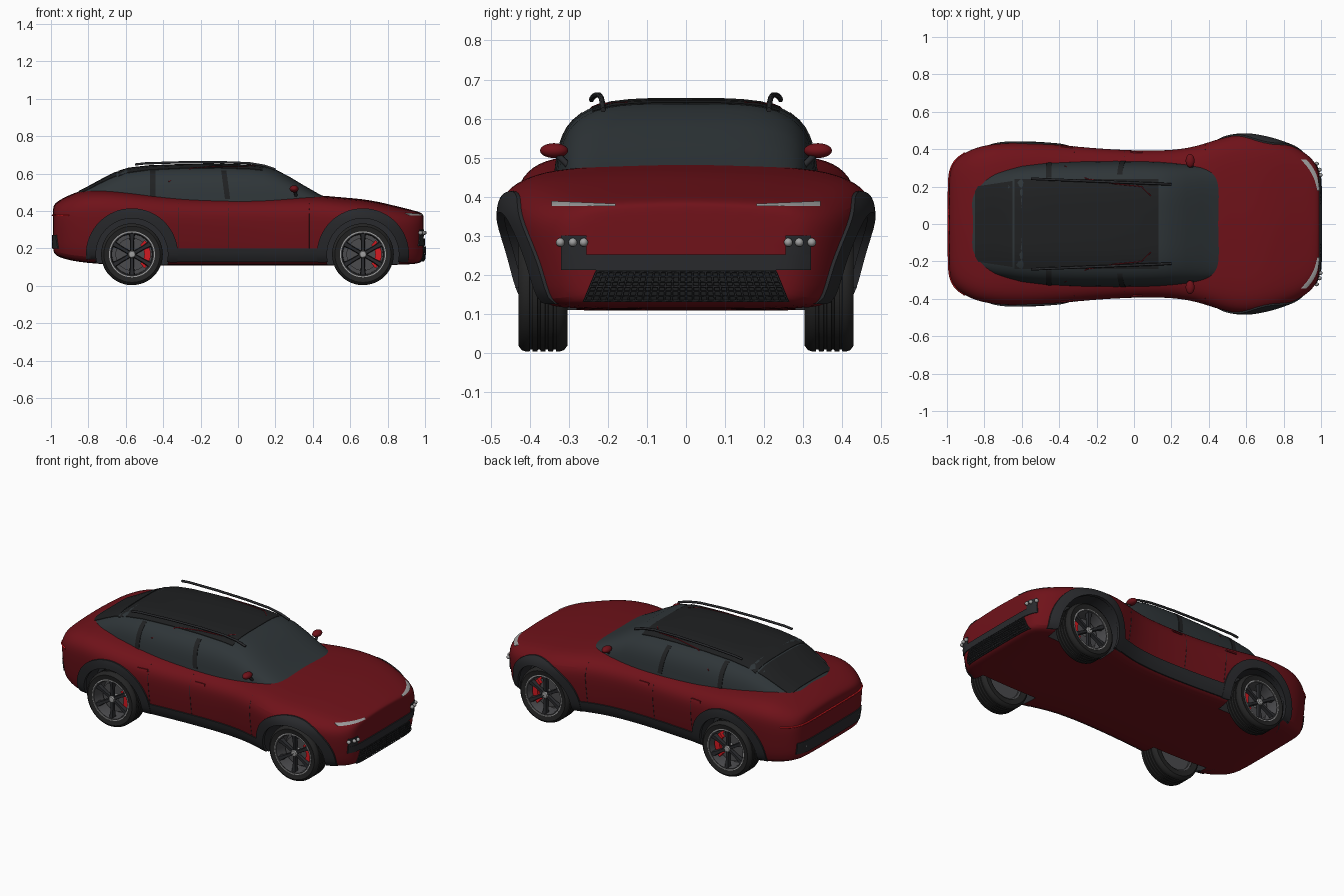
import bpy, bmesh
from math import sin, cos, pi, radians
from mathutils import Vector
from mathutils.bvhtree import BVHTree

if "Cube" in bpy.data.objects:
    bpy.data.objects.remove(bpy.data.objects["Cube"])

def material(name, *rgb):
    m = bpy.data.materials.new(name)
    m.diffuse_color = (*rgb, 1)
    m.use_nodes = True
    m.node_tree.nodes["Principled BSDF"].inputs["Base Color"].default_value = m.diffuse_color
    return m

RED = material("paint_red", .16, .006, .01)
BLACK = material("trim_black", .022, .023, .026)
GLASS = material("glass_dark", .028, .036, .04)
ROOF = material("roof_black", .014, .015, .016)
TYRE = material("rubber", .018, .018, .018)
METAL = material("metal", .35, .35, .35)
DARKMETAL = material("dark_metal", .07, .07, .075)
CALIPER = material("caliper_red", .65, .01, .015)

def smooth(o, angle=40):
    bpy.ops.object.select_all(action='DESELECT')
    bpy.context.view_layer.objects.active = o
    o.select_set(True)
    bpy.ops.object.shade_smooth_by_angle(angle=radians(angle))

def loft(name, rows, mat, wrap=False, loop=False, caps=False):
    """Skin rows of points; wrap closes each row, loop joins last row to first."""
    bm = bmesh.new()
    vs = [[bm.verts.new(p) for p in r] for r in rows]
    n, m = len(vs), len(vs[0])
    for i in range(n if loop else n - 1):
        for j in range(m if wrap else m - 1):
            a, b = vs[i], vs[(i + 1) % n]
            bm.faces.new((a[j], a[(j + 1) % m], b[(j + 1) % m], b[j]))
    if caps:
        bm.faces.new(vs[0])
        bm.faces.new(vs[-1])
    bmesh.ops.recalc_face_normals(bm, faces=bm.faces)
    me = bpy.data.meshes.new(name)
    bm.to_mesh(me)
    bm.free()
    o = bpy.data.objects.new(name, me)
    bpy.context.collection.objects.link(o)
    me.materials.append(mat)
    smooth(o)
    return o

def apply(o, kind, **kw):
    bpy.context.view_layer.objects.active = o
    md = o.modifiers.new(kind, kind)
    for k, v in kw.items():
        setattr(md, k, v)
    bpy.ops.object.modifier_apply(modifier=md.name)

def bvh(o):
    bpy.context.view_layer.update()
    return BVHTree.FromObject(o, bpy.context.evaluated_depsgraph_get())

def project(tree, p, d, off):
    """Drop p onto a surface along d, lifted back by off."""
    p, d = Vector(p), Vector(d)
    hit = tree.ray_cast(p - d * 3, d)[0] or tree.find_nearest(p - d * .5)[0]
    return hit - d * off

def panel(name, tree, rows, d, off, mat):
    """Trim piece hugging a surface, with a rim folded back into it."""
    outer = [[project(tree, p, d, off) for p in r] for r in rows]
    n, m = len(outer), len(outer[0])
    back = Vector(d) * (off + .012)
    full = [[r[0] + back] + r + [r[-1] + back] for r in outer]
    full = [[p + back for p in outer[0][:1] + outer[0] + outer[0][-1:]]] + full
    full += [[p + back for p in outer[-1][:1] + outer[-1] + outer[-1][-1:]]]
    return loft(name, full, mat)

def grid(f, nu, nv):
    return [[f(i / nu, j / nv) for j in range(nv + 1)] for i in range(nu + 1)]

def tube(name, paths, r, mat):
    cu = bpy.data.curves.new(name, 'CURVE')
    cu.dimensions, cu.bevel_depth, cu.bevel_resolution, cu.use_fill_caps = '3D', r, 1, True
    for path in paths:
        sp = cu.splines.new('POLY')
        sp.points.add(len(path) - 1)
        for q, p in zip(sp.points, path):
            q.co = (*p, 1)
    o = bpy.data.objects.new(name, cu)
    bpy.context.collection.objects.link(o)
    cu.materials.append(mat)
    bpy.ops.object.select_all(action='DESELECT')
    bpy.context.view_layer.objects.active = o
    o.select_set(True)
    bpy.ops.object.convert(target='MESH')

def lathe(name, prof, c, side, mat, a0=0, a1=360, seg=48):
    full = a1 - a0 == 360
    angs = [radians(a0 + (a1 - a0) * i / seg) for i in range(seg if full else seg + 1)]
    rows = [[(c[0] + r * cos(a), c[1] + side * y, c[2] + r * sin(a)) for r, y in prof] for a in angs]
    return loft(name, rows, mat, wrap=True, loop=full, caps=not full)

def ball(name, loc, scale, mat):
    bpy.ops.mesh.primitive_uv_sphere_add(segments=20, ring_count=12, radius=1, location=loc)
    o = bpy.context.object
    o.name, o.scale = name, scale
    o.data.materials.append(mat)
    smooth(o)

# Lower body: cross-sections along the length (x, half width, bottom, top)
stations = [(-.99, .22, .2, .41), (-.985, .28, .175, .43), (-.965, .335, .155, .45), (-.9, .385, .135, .485),
            (-.8, .425, .12, .52), (-.6, .437, .108, .51), (-.4, .422, .108, .485), (-.2, .402, .108, .475),
            (.1, .386, .108, .475), (.3, .402, .108, .48), (.42, .444, .108, .483), (.55, .48, .108, .47),
            (.66, .473, .108, .462), (.76, .447, .11, .445), (.86, .412, .112, .42), (.93, .37, .115, .403),
            (.97, .325, .12, .392), (.988, .285, .135, .382), (.993, .22, .15, .37)]
shape = [(0, 0), (.78, 0), (.92, .04), (.97, .35), (1.01, .66), (.995, .82), (.89, .935), (.7, .98), (.35, 1), (0, 1.01)]

def section(x, w, zb, zt):
    half = [(w * a, zb + (zt - zb) * b) for a, b in shape]
    return [(x, y, z) for y, z in half + [(-y, z) for y, z in half[-2:0:-1]]]

body = loft("body", [section(*s) for s in stations], RED, wrap=True, caps=True)
apply(body, 'SUBSURF', levels=2)
smooth(body)
skin = bvh(body)

# Glass cabin (x, half width, top)
cabin_st = [(-.88, .235, .49), (-.8, .265, .53), (-.74, .285, .563), (-.67, .3, .6), (-.6, .315, .627), (-.48, .327, .641),
            (-.3, .334, .648), (-.1, .336, .65), (.06, .334, .645), (.14, .331, .637), (.2, .327, .622), (.28, .32, .58),
            (.36, .31, .532), (.43, .297, .492), (.5, .28, .455)]
def arc(x, w, zt):
    pts = []
    for i in range(33):
        a = pi * i / 32
        c, s = cos(a), abs(sin(a)) ** .5
        y = (abs(c) ** .5) * (1 if c > 0 else -1)
        pts.append((x, w * y * (1.01 - .07 * s), .42 + (zt - .42) * s))
    return pts
cabin = loft("cabin_glass", [arc(*s) for s in cabin_st], GLASS, wrap=True, caps=True)
dome = bvh(cabin)

# Roof panel, rear glass edge, roof rails
DOWN = (0, 0, -1)
panel("roof_panel", dome, grid(lambda u, v: (-.64 + .77 * u, .24 * (2 * v - 1), 0), 14, 10), DOWN, .003, ROOF)
panel("rear_hatch_glass", dome, grid(lambda u, v: (-.85 + .2 * u, (.2 + .03 * u) * (2 * v - 1), 0), 6, 8), DOWN, .003, ROOF)
for s in (-1, 1):
    rail = [(-.55, .648), (-.5, .654), (-.3, .66), (-.1, .661), (.06, .655), (.14, .642), (.2, .622)]
    tube("roof_rail", [[(x, s * (.242 - .03 * (x + .55) / .75), z) for x, z in rail]], .007, BLACK)
    tube("roof_accent", [[project(dome, (x, s * y, 0), DOWN, .002) for x, y in
         ((-.37, .31), (-.25, .24), (-.1, .215), (.04, .2), (.09, .15))]], .003, RED)

# Wheel wells
AXLES, HUB_Z = (-.567, .668), .168
for x in AXLES:
    for s in (-1, 1):
        well = lathe("well_cutter", [(.001, -.09), (.198, -.09), (.198, .3), (.001, .3)], (x, s * .37, HUB_Z), s, BLACK)
        well.hide_render = True
        apply(body, 'BOOLEAN', object=well, operation='DIFFERENCE', solver='EXACT', material_mode='TRANSFER')
        bpy.data.objects.remove(well)
smooth(body)

for s in (-1, 1):
    IN = (0, -s, 0)
    for x0 in AXLES:
        # Arch cladding
        def arch(u, v):
            a, r = radians(-12 + 204 * u), .192 + .054 * v
            return (x0 + r * cos(a), 0, max(.125, HUB_Z + r * sin(a)))
        panel("wheel_arch_trim", skin, grid(arch, 36, 4), IN, .009, BLACK)
        # Wheel
        c = (x0, s * .3665, HUB_Z)
        tread = [q for y in (-.03, -.01, .01, .03) for q in
                 ((.165, y - .004), (.16, y - .003), (.16, y + .003), (.165, y + .004))]
        lathe("tyre", [(.116, -.058), (.15, -.0625), (.161, -.054), (.165, -.042)] + tread +
              [(.165, .042), (.161, .054), (.15, .0625), (.122, .057), (.116, .045)], c, s, TYRE)
        lathe("rim_barrel", [(.119, .054), (.113, .056), (.108, .04), (.106, -.05), (.119, -.054)], c, s, DARKMETAL)
        lathe("rim_lip", [(.123, .054), (.123, .059), (.118, .059), (.118, .054)], c, s, METAL)
        lathe("brake_disc", [(.002, .004), (.088, .004), (.088, -.01), (.002, -.01)], c, s, DARKMETAL)
        lathe("wheel_back", [(.002, -.03), (.107, -.03), (.107, -.036), (.002, -.036)], c, s, DARKMETAL)
        lathe("hub_cap", [(.001, .052), (.016, .051), (.02, .045), (.02, 0), (.001, 0)], c, s, METAL, seg=20)
        lathe("brake_caliper", [(.066, -.012), (.1, -.012), (.1, .024), (.066, .024)], c, s, CALIPER, -48, 48, 12)
        for k in range(6):
            a = radians(60 * k + 30)
            rows = [[(c[0] + r * cos(a) - t * sin(a), c[1] + s * y, HUB_Z + r * sin(a) + t * cos(a))
                     for t, y in ((-w, .028), (w, .028), (w * .7, h), (-w * .7, h))]
                    for r, w, h in ((.012, .011, .044), (.07, .011, .047), (.114, .017, .053))]
            loft("wheel_spoke", rows, BLACK, wrap=True, caps=True)
    # Sill, pillars, door handles and seams
    panel("side_sill", skin, grid(lambda u, v: (-.345 + .79 * u, 0, .128 + .072 * v), 20, 3), IN, .007, BLACK)
    for px, lean in ((-.47, -.0), (-.07, .02)):
        panel("window_pillar", dome, grid(lambda u, v: (px + .028 * u - lean * v, 0, .465 + .15 * v), 1, 8), IN, .003, ROOF)
    for hx in (-.39, -.02):
        panel("door_handle", skin, grid(lambda u, v: (hx + .065 * u, 0, .402 + .012 * v), 4, 1), IN, .006, RED)
    tube("door_seams", [[project(skin, (x, 0, .2 + .24 * i / 8), IN, 0) for i in range(9)]
                        for x in (-.32, -.05, .38)], .0015, BLACK)
    # Mirror with stalk
    ball("mirror", (.3, s * .338, .518), (.024, .036, .019), RED)
    tube("mirror_stalk", [[(.31, s * .3, .478), (.305, s * .33, .508)]], .009, BLACK)
    # Headlight and fog lamps
    BACK = (-1, 0, 0)
    panel("headlight", skin, grid(lambda u, v: (0, s * (.18 + .165 * u), .376 + (.006 + .007 * u) * v), 10, 1),
          BACK, .006, METAL)
    panel("fog_lamp_recess", skin, grid(lambda u, v: (0, s * (.255 + .065 * u), .225 + .075 * v), 5, 4),
          BACK, .004, BLACK)
    for y in (.262, .29, .322):
        ball("fog_lamp", project(skin, (0, s * y, .283), BACK, .008), (.012, .011, .011), METAL)
    # Exhaust ring
    bpy.ops.mesh.primitive_torus_add(major_radius=.026, minor_radius=.006, major_segments=28, minor_segments=8,
                                     location=(-.985, s * .225, .238), rotation=(0, pi / 2, 0))
    bpy.context.object.name = "exhaust_ring"
    bpy.context.object.data.materials.append(METAL)
    smooth(bpy.context.object)

# Front bumper band, grille plate and mesh
panel("bumper_band", skin, grid(lambda u, v: (0, .32 * (2 * u - 1), .212 + .04 * v), 24, 3), BACK, .006, BLACK)
panel("grille_plate", skin, grid(lambda u, v: (0, (.265 - .035 * v) * (2 * u - 1), .13 + .084 * v), 20, 4), BACK, .004, ROOF)
def gp(u, v):
    return (min(.992, project(skin, (0, 0, .2), BACK, 0).x), (.26 - .03 * v) * u, .133 + .074 * v)
bars = [[project(skin, gp(i / 10 - 1, k / 6), BACK, .01) for i in range(21)] for k in range(7)]
bars += [[project(skin, gp(k / 14, j / 4), BACK, .01) for j in range(5)] for k in range(-14, 15)]
tube("grille_mesh", bars, .0025, BLACK)

# Rear bumper panel and light strip
FWD = (1, 0, 0)
panel("rear_bumper_panel", skin, grid(lambda u, v: (0, .31 * (2 * u - 1), .2 + .07 * v), 20, 3), FWD, .006, BLACK)
tube("tail_light_strip", [[project(skin, (0, .38 * (i / 16 - 1), .376), FWD, .002) for i in range(33)]], .005, CALIPER)
